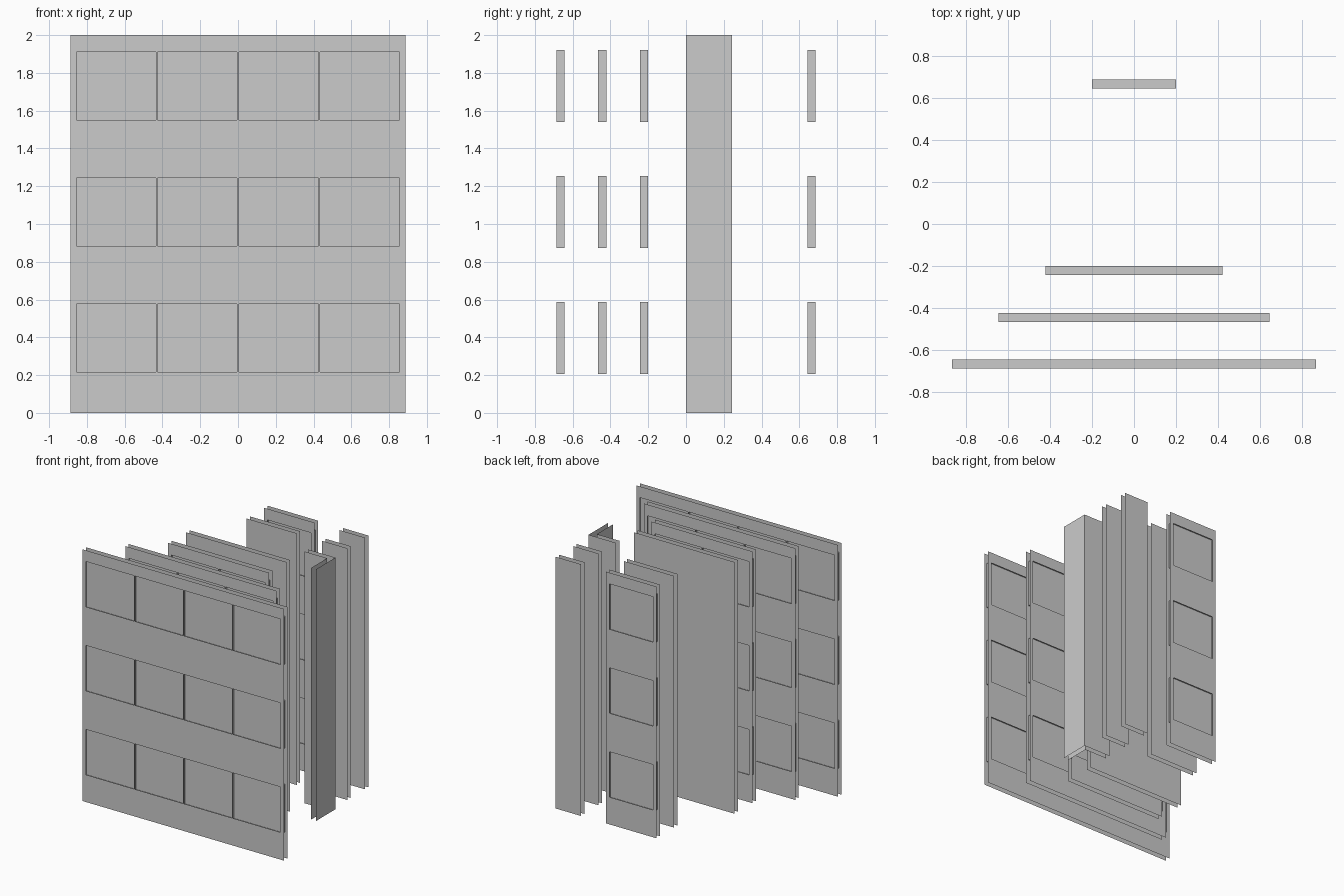
import bpy, bmesh

if "Cube" in bpy.data.objects:
    bpy.data.objects.remove(bpy.data.objects["Cube"])

U = 0.2217            # half-module width, also the spacing between panels
T = 0.0215            # half of the panel thickness
H = 2.0               # panel height
STOREYS = (0.397, 1.064, 1.731)   # window row centres
OPEN_H, BOX_H = 0.18, 0.19        # half heights of opening and of recess box
LIP, MULLION, EDGE = 0.009, 0.008, 0.022


def quad(bm, pts):
    bm.faces.new([bm.verts.new(p) for p in pts])


def sheet_y(bm, x0, x1, z0, z1, y):
    quad(bm, [(x0, y, z0), (x1, y, z0), (x1, y, z1), (x0, y, z1)])


def sheet_x(bm, x, y0, y1, z0, z1):
    quad(bm, [(x, y0, z0), (x, y1, z0), (x, y1, z1), (x, y0, z1)])


def sheet_z(bm, x0, x1, y0, y1, z):
    quad(bm, [(x0, y0, z), (x1, y0, z), (x1, y1, z), (x0, y1, z)])


def finish(bm, name):
    bmesh.ops.remove_doubles(bm, verts=bm.verts, dist=1e-5)
    me = bpy.data.meshes.new(name)
    bm.to_mesh(me)
    bm.free()
    ob = bpy.data.objects.new(name, me)
    bpy.context.collection.objects.link(ob)


def solid_wall(name, x0, x1, y):
    bm = bmesh.new()
    for s in (-T, T):
        sheet_y(bm, x0, x1, 0, H, y + s)
    finish(bm, name)


def window_wall(name, n, y):
    bm = bmesh.new()
    half = n * U
    box = half - EDGE
    span = box - LIP
    w = (2 * span - (n - 1) * MULLION) / n
    lefts = [-span + i * (w + MULLION) for i in range(n)]
    xs = [-half] + [v for l in lefts for v in (l, l + w)] + [half]
    zs = [0] + [v for c in STOREYS for v in (c - OPEN_H, c + OPEN_H)] + [H]
    # two thin skins pierced by the window openings
    for s in (-T, T):
        for i in range(len(xs) - 1):
            for j in range(len(zs) - 1):
                if not (i % 2 and j % 2):
                    sheet_y(bm, xs[i], xs[i + 1], zs[j], zs[j + 1], y + s)
    # recess box between the skins, with dividers and a middle pane
    divs = [-box] + [l - MULLION / 2 for l in lefts[1:]] + [box]
    for c in STOREYS:
        z0, z1 = c - BOX_H, c + BOX_H
        for z in (z0, z1):
            sheet_z(bm, -box, box, y - T, y + T, z)
        for x in divs:
            sheet_x(bm, x, y - T, y + T, z0, z1)
        sheet_y(bm, -box, box, z0, z1, y)
    finish(bm, name)


# windowed walls, widest at the front
window_wall("window_wall_four", 4, -3 * U)
window_wall("window_wall_three", 3, -2 * U)
window_wall("window_wall_two", 2, -U)
window_wall("window_wall_one", 1, 3 * U)

# plain walls
solid_wall("plain_wall_wide", -2 * U, 2 * U, 0)
solid_wall("plain_wall_narrow", -U, U, 2 * U)
solid_wall("half_wall_middle", 2 * U, 3 * U, 2 * U)
solid_wall("half_wall_back", 2 * U, 3 * U, 3 * U)

# L-shaped corner wall: inner and outer skins
bm = bmesh.new()
for s in (-T, T):
    x, y = 3 * U + s, U + s
    sheet_y(bm, 2 * U, x, 0, H, y)
    sheet_x(bm, x, 0, y, 0, H)
finish(bm, "corner_wall")
